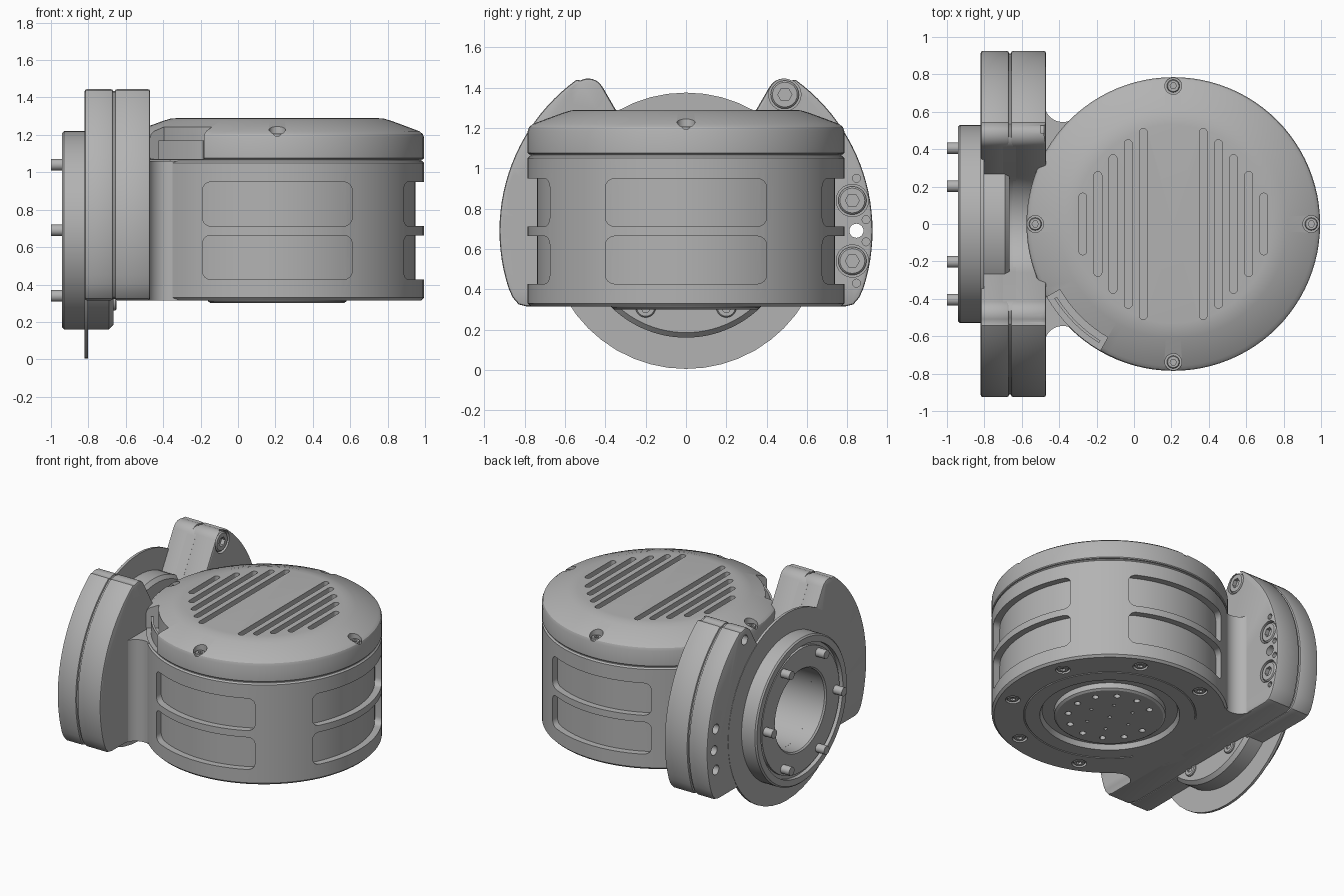
import bpy, bmesh
from math import sin, cos, pi, radians
from mathutils import Matrix, Vector

cube = bpy.data.objects.get("Cube")
if cube:
    bpy.data.objects.remove(cube, do_unlink=True)

metal = bpy.data.materials.new("satin_grey")
metal.use_nodes = True
GREY = (0.45, 0.45, 0.45, 1)
metal.diffuse_color = GREY
metal.node_tree.nodes["Principled BSDF"].inputs["Base Color"].default_value = GREY

CX, MID, R = 0.21, 0.69, 0.785          # drum centre x, flange axis height, drum radius
ALONG_X = Matrix(((0, 0, 1, 0), (1, 0, 0, 0), (0, 1, 0, 0), (0, 0, 0, 1)))
FLANGE = Matrix.Translation((0, 0, MID)) @ ALONG_X
DRUM = Matrix.Translation((CX, 0, 0))


def activate(ob):
    bpy.ops.object.select_all(action='DESELECT')
    ob.select_set(True)
    bpy.context.view_layer.objects.active = ob


def finish(name, bm, matrix):
    bm.transform(matrix)
    bmesh.ops.recalc_face_normals(bm, faces=bm.faces)
    me = bpy.data.meshes.new(name)
    bm.to_mesh(me)
    bm.free()
    ob = bpy.data.objects.new(name, me)
    bpy.context.collection.objects.link(ob)
    me.materials.append(metal)
    return ob


def smooth(ob):
    activate(ob)
    bpy.ops.object.shade_smooth_by_angle(angle=radians(30))
    return ob


def lathe(name, profile, matrix, steps=96):
    """Spin (radius, height) points about local z."""
    bm = bmesh.new()
    vs = [bm.verts.new((r, 0, h)) for r, h in profile]
    es = [bm.edges.new(p) for p in zip(vs, vs[1:])]
    if profile[0][0] > 0:
        es.append(bm.edges.new((vs[-1], vs[0])))
    bmesh.ops.spin(bm, geom=vs + es, cent=(0, 0, 0), axis=(0, 0, 1), angle=2 * pi, steps=steps)
    bmesh.ops.remove_doubles(bm, verts=bm.verts, dist=1e-5)
    return finish(name, bm, matrix)


def prism(name, points, low, high, matrix=Matrix()):
    """Extrude a 2D outline from low to high along local z."""
    bm = bmesh.new()
    face = bm.faces.new([bm.verts.new((x, y, low)) for x, y in points])
    top = bmesh.ops.extrude_face_region(bm, geom=[face])["geom"]
    bmesh.ops.translate(bm, verts=[v for v in top if isinstance(v, bmesh.types.BMVert)],
                        vec=(0, 0, high - low))
    return finish(name, bm, matrix)


def arc(cx, cy, r, a0, a1, n):
    angles = [radians(a0 + (a1 - a0) * i / n) for i in range(n + 1)]
    return [(cx + r * cos(a), cy + r * sin(a)) for a in angles]


def rounded_rect(cx, cy, hw, hh, r, n=6):
    out = []
    for i, (sx, sy) in enumerate(((1, 1), (-1, 1), (-1, -1), (1, -1))):
        out += arc(cx + sx * (hw - r), cy + sy * (hh - r), r, 90 * i, 90 * i + 90, n)
    return out


def rod(name, x, y, r, low, high, matrix=Matrix(), sides=24):
    return prism(name, arc(x, y, r, 0, 360 - 360 / sides, sides - 1), low, high, matrix)


def modify(ob, kind, **settings):
    mod = ob.modifiers.new(kind, kind)
    for key, value in settings.items():
        setattr(mod, key, value)
    activate(ob)
    bpy.ops.object.modifier_apply(modifier=mod.name)


def cut(target, cutters):
    for c in cutters:
        modify(target, 'BOOLEAN', operation='DIFFERENCE', solver='EXACT', object=c)
        bpy.data.objects.remove(c, do_unlink=True)


# Socket screw shared by every fastener: unit radius, head top at z = 0
screw = lathe("screw", [(0, -0.6), (1, -0.6), (1, -0.12), (0.88, 0), (0, 0)], Matrix(), 24)
cut(screw, [rod("hex_cutter", 0, 0, 0.5, -0.4, 1, sides=6)])
smooth(screw)
screw_mesh = screw.data
bpy.data.objects.remove(screw)


def add_screw(name, matrix, r):
    ob = bpy.data.objects.new(name, screw_mesh)
    ob.matrix_world = matrix @ Matrix.Scale(r, 4)
    bpy.context.collection.objects.link(ob)


# Drum housing with output disc, groove and ribbed side windows
body = lathe("drum_body", [(0, 0.30), (0.355, 0.30), (0.37, 0.31), (0.37, 0.35), (0.45, 0.35),
                           (0.465, 0.315), (0.565, 0.315), (0.57, 0.322), (0.575, 0.315),
                           (0.77, 0.315), (R, 0.33), (R, 1.05), (0.775, 1.06), (0, 1.06)], DRUM)
cutters = []
for a in (-90, 0, 90):
    for z in (0.545, 0.83):
        window = prism("window_cutter", rounded_rect(0, z, 0.4, 0.118, 0.045), 0.5, 0.9,
                       DRUM @ Matrix.Rotation(radians(a), 4, 'Z') @ ALONG_X)
        cut(window, [rod("floor_cutter", 0, 0, 0.738, 0, 2, DRUM, 96)])
        cutters.append(window)
for count, ring, r in ((12, 0.28, 0.022), (6, 0.16, 0.012), (1, 0, 0.012)):
    for x, y in arc(0, 0, ring, 0, 360 - 360 / count, max(count - 1, 1))[:count]:
        cutters.append(rod("disc_hole_cutter", x, y, r, 0.2, 0.33, DRUM, 12))
for x, y in arc(0, 0, 0.675, 22.5, 337.5, 7):
    cutters.append(rod("bore_cutter", x, y, 0.05, 0.2, 0.335, DRUM))
    add_screw("base_screw", Matrix.Translation((CX + x, y, 0.318)) @ Matrix.Rotation(pi, 4, 'X'), 0.04)
cutters.append(rod("cable_bore_cutter", 0, 0, 0.29, -1.2, -0.5, FLANGE, 64))
cut(body, cutters)
smooth(body)

# Cap with vents, screw bores and a connector recess
cap = lathe("drum_cap", [(0, 1.05), (0.772, 1.05), (0.772, 1.068), (0.78, 1.07), (R, 1.076),
                         (R, 1.185), (0.778, 1.205), (0.76, 1.22), (0.61, 1.275), (0.57, 1.287),
                         (0.53, 1.29), (0, 1.29)], DRUM)
cutters = []
for i, half in enumerate((0.51, 0.45, 0.37, 0.28, 0.165)):
    for s in (-1, 1):
        cutters.append(prism("vent_cutter", rounded_rect(s * (0.16 + 0.081 * i), 0, 0.021, half, 0.0205),
                             1.25, 1.35, DRUM))
for x, y in arc(0, 0, 0.738, 0, 270, 3):
    cutters.append(rod("cap_bore_cutter", x, y, 0.045, 1.19, 1.4, DRUM))
    add_screw("cap_screw", Matrix.Translation((CX + x, y, 1.208)), 0.034)
cutters.append(prism("recess_cutter", arc(0, 0, 0.70, 210, 240, 10) + arc(0, 0, 0.9, 240, 210, 10),
                     1.072, 1.4, DRUM))
cut(cap, cutters)
smooth(cap)
lip = prism("connector_lip", arc(0, 0, 0.735, 212, 238, 10) + arc(0, 0, 0.75, 238, 212, 10),
            1.06, 1.17, DRUM)
smooth(lip)

# Neck blending the drum into the flange
side = arc(-0.38, 0.645, 0.1, 180, 305, 12) + [(-0.26, 0.5)]
neck = prism("neck", side + [(x, -y) for x, y in reversed(side)], 0.315, 1.06)
cut(neck, [rod("cable_bore_cutter", 0, 0, 0.29, -1.2, -0.5, FLANGE, 64)])
smooth(neck)

# Two eared flange plates around a thinner spacer
half = ([(0.79, 0.315), (0.83, 0.325), (0.86, 0.36)] + arc(0, MID, 0.925, -18, 54, 24)
        + arc(0.485, 1.365, 0.08, 62, 150, 8) + arc(0, 1.285, 0.3, -30, -90, 12))
outline = half + [(-y, z) for y, z in reversed(half[:-1])]
bolts = [(s * y, z) for s in (-1, 1) for y, z in ((0.49, 1.365), (0.825, 0.84), (0.825, 0.54))]
inner = [(y * 0.985, 0.8 + (z - 0.8) * 0.985) for y, z in outline]
plates = [prism(n, o, a, b, ALONG_X) for n, o, a, b in (
    ("outer_plate", outline, -0.82, -0.668), ("spacer_plate", inner, -0.7, -0.63),
    ("inner_plate", outline, -0.658, -0.47))]
for plate in plates:
    if plate.name != "spacer_plate":
        modify(plate, 'BEVEL', width=0.012, segments=2, limit_method='ANGLE', angle_limit=radians(50))
    cutters = [rod("cable_bore_cutter", 0, 0, 0.29, -1.2, -0.3, FLANGE, 64),
               rod("dowel_cutter", 0.845, MID, 0.035, -1, -0.3, ALONG_X)]
    if plate.name == "inner_plate":
        cutters.append(rod("dowel_cutter", -0.845, MID, 0.035, -0.55, -0.3, ALONG_X))
        cutters += [rod("counterbore_cutter", y, z, 0.08, -0.5, -0.3, ALONG_X, 32) for y, z in bolts]
        cutters += [rod("pin_cutter", s * y, z, 0.02, -0.53, -0.3, ALONG_X, 12) for s in (-1, 1)
                    for y, z in ((0.845, 0.95), (0.845, 0.43), (0.893, 0.745), (0.893, 0.635))]
    elif plate.name == "outer_plate":
        cutters += [rod("bolt_hole_cutter", y, z, 0.035, -1, -0.76, ALONG_X) for y, z in bolts]
    cut(plate, cutters)
    smooth(plate)
for y, z in bolts:
    add_screw("flange_screw", Matrix.Translation((-0.472, y, z)) @ ALONG_X, 0.07)

# Rotor ring, thin shield disc and drive pins on the flange axis
smooth(lathe("rotor_ring", [(0.29, -0.665), (0.29, -0.92), (0.30, -0.93), (0.45, -0.93), (0.45, -0.91),
                            (0.475, -0.91), (0.475, -0.94), (0.52, -0.94), (0.53, -0.93),
                            (0.53, -0.69), (0.505, -0.665)], FLANGE))
smooth(lathe("shield_disc", [(0.31, -0.803), (0.31, -0.822), (0.685, -0.822), (0.685, -0.803)], FLANGE, 48))
for y, z in arc(0, 0, 0.405, 0, 300, 5):
    smooth(rod("drive_pin", y, z, 0.031, -1.0, -0.9, FLANGE))
for y in (-0.2, 0.2):
    add_screw("rotor_screw", Matrix.Translation((-0.65, y, MID - 0.38)) @ ALONG_X, 0.05)
